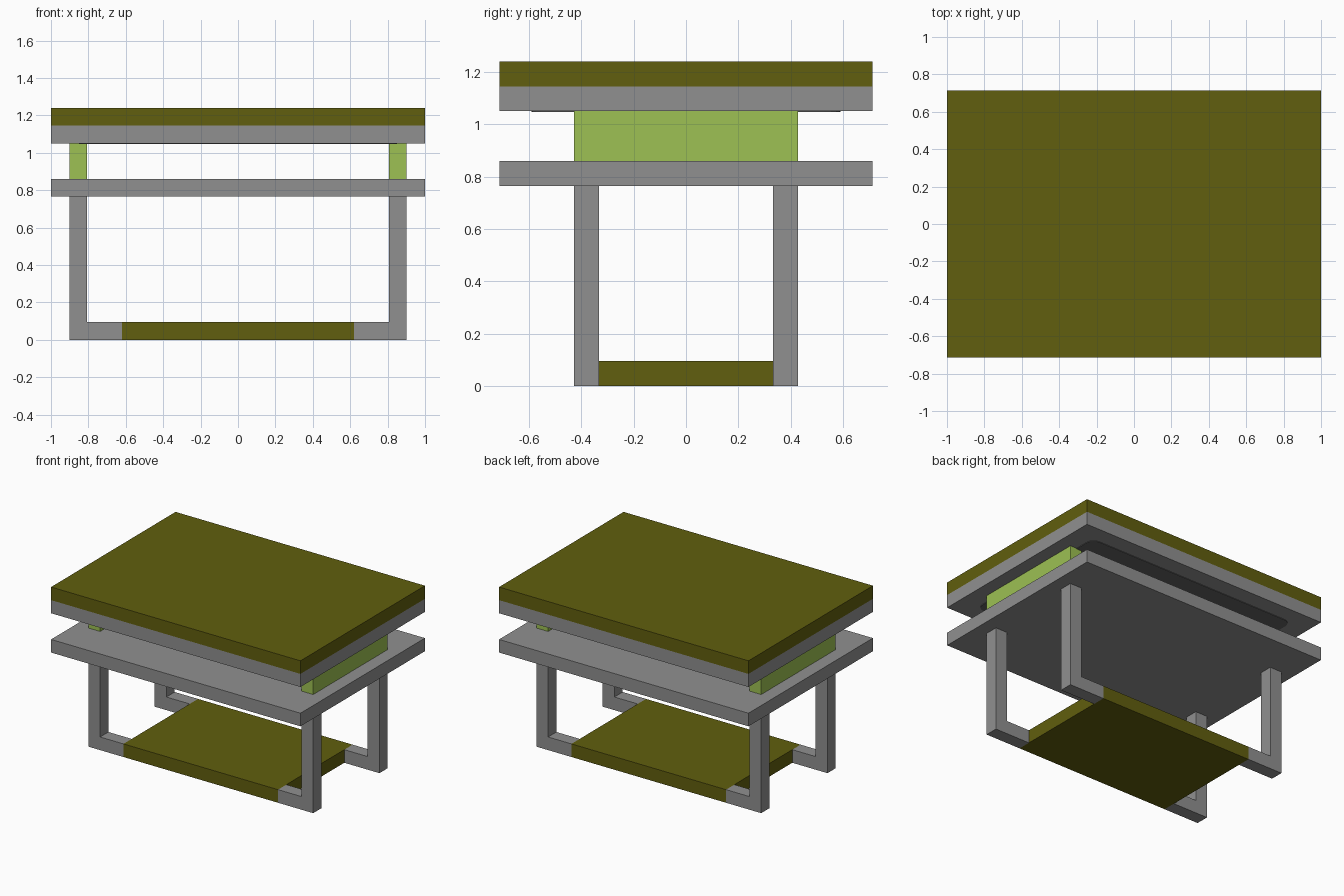
import bpy, bmesh, math

if "Cube" in bpy.data.objects:
    bpy.data.objects.remove(bpy.data.objects["Cube"])


def material(name, srgb):
    lin = [c / 12.92 if c <= 0.04045 else ((c + 0.055) / 1.055) ** 2.4 for c in srgb]
    m = bpy.data.materials.new(name)
    m.use_nodes = True
    m.diffuse_color = (*lin, 1)
    m.node_tree.nodes["Principled BSDF"].inputs["Base Color"].default_value = (*lin, 1)
    return m


OLIVE = material("olive", (0.38, 0.37, 0.055))
GREY = material("grey", (0.565, 0.565, 0.565))
GREEN = material("light green", (0.615, 0.755, 0.325))
DARK = material("dark grey", (0.39, 0.39, 0.39))


def prism(name, points, depth, mat):
    """Extrude a closed outline of 3D points along the depth vector."""
    bm = bmesh.new()
    face = bm.faces.new([bm.verts.new(p) for p in points])
    ext = bmesh.ops.extrude_face_region(bm, geom=[face])
    verts = [g for g in ext["geom"] if isinstance(g, bmesh.types.BMVert)]
    bmesh.ops.translate(bm, verts=verts, vec=depth)
    bmesh.ops.recalc_face_normals(bm, faces=bm.faces)
    me = bpy.data.meshes.new(name)
    bm.to_mesh(me)
    bm.free()
    me.materials.append(mat)
    ob = bpy.data.objects.new(name, me)
    bpy.context.collection.objects.link(ob)
    return ob


def box(name, x, y, z, mat):
    pts = [(x[0], y[0], z[0]), (x[1], y[0], z[0]), (x[1], y[1], z[0]), (x[0], y[1], z[0])]
    return prism(name, pts, (0, 0, z[1] - z[0]), mat)


T = 0.095                      # board thickness
W, D = 1.0, 0.713              # half size of the boards
LX, LY = 0.902, 0.427          # outer faces of the legs
PX = 0.62                      # half width of the bottom shelf
SHELF, TOP, HEIGHT = 0.765, 1.05, 1.24

# Boards
box("tabletop", (-W, W), (-D, D), (TOP + T, HEIGHT), OLIVE)
box("tabletop_base", (-W, W), (-D, D), (TOP, TOP + T), GREY)
box("middle_shelf", (-W, W), (-D, D), (SHELF, SHELF + T), GREY)
box("bottom_shelf", (-PX, PX), (-LY, LY), (0, T), OLIVE)

# Rounded dark panel on the underside of the tabletop
outline = []
for i, (sx, sy) in enumerate(((1, 1), (-1, 1), (-1, -1), (1, -1))):
    for k in range(5):
        a = math.radians(90 * i + 22.5 * k)
        outline.append((sx * 0.79 + 0.06 * math.cos(a), sy * 0.53 + 0.06 * math.sin(a), TOP - 0.004))
prism("underside_panel", outline, (0, 0, 0.005), DARK)

for sx, side in ((1, "left"), (-1, "right")):
    # Upright panels between the shelf and the tabletop
    box("side_panel_" + side, sorted((sx * (LX - T), sx * LX)), (-LY, LY), (SHELF + T, TOP), GREEN)
    # L-shaped legs whose feet meet the bottom shelf
    profile = [(PX, 0), (LX, 0), (LX, SHELF), (LX - T, SHELF), (LX - T, T), (PX, T)]
    for y0, end in ((-LY, "front"), (LY - T, "back")):
        prism(f"{end}_leg_{side}", [(sx * x, y0, z) for x, z in profile], (0, T, 0), GREY)
